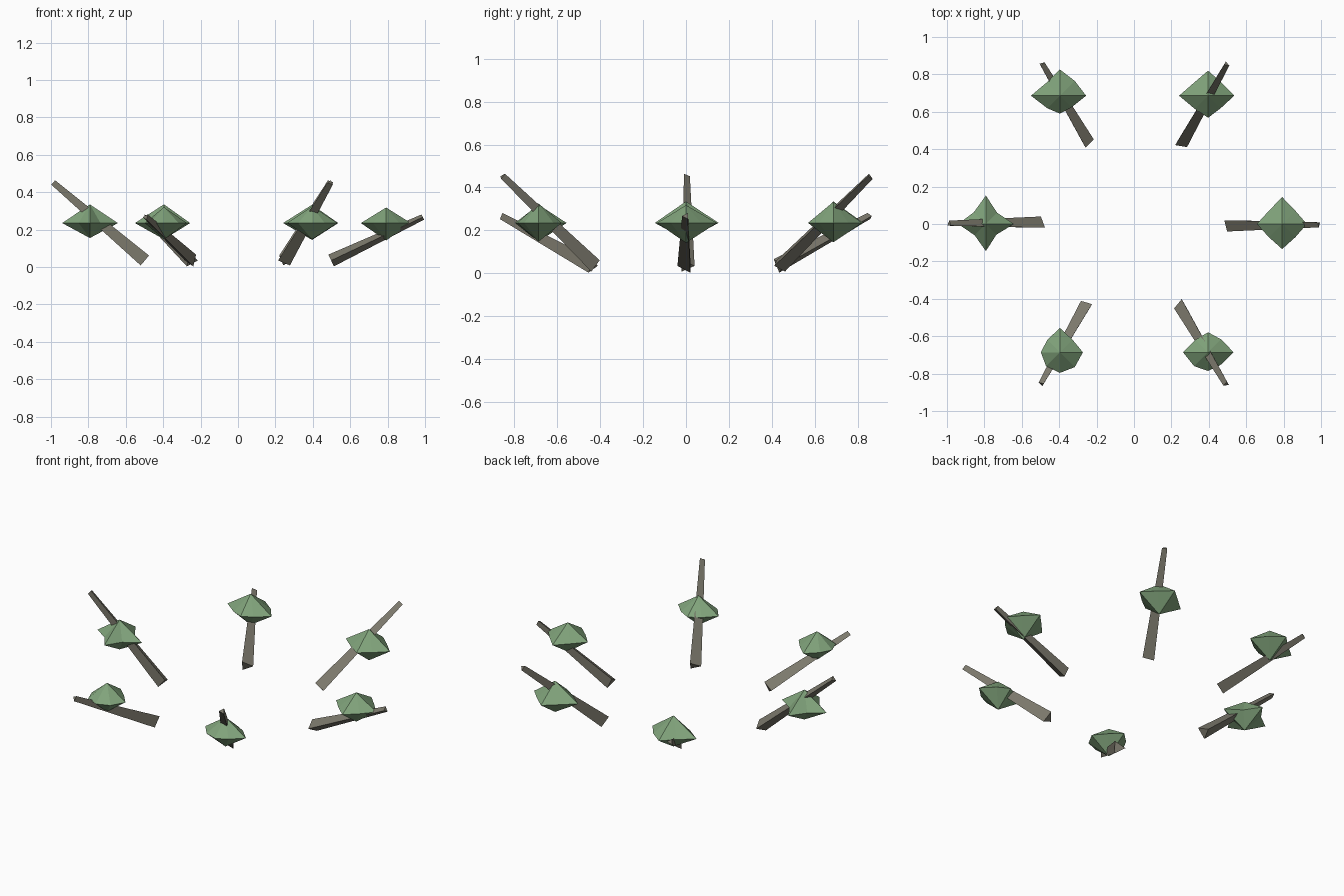
import bpy, bmesh
from math import cos, sin, radians
from mathutils import Vector

if "Cube" in bpy.data.objects:
    bpy.data.objects.remove(bpy.data.objects["Cube"])


def material(name, rgb):
    m = bpy.data.materials.new(name)
    m.diffuse_color = (*rgb, 1)
    m.use_nodes = True
    m.node_tree.nodes["Principled BSDF"].inputs["Base Color"].default_value = m.diffuse_color
    return m


bark = material("bark", (0.20, 0.19, 0.15))
green = material("leaf_green", (0.22, 0.37, 0.20))


def add_object(name, bm, mat):
    bmesh.ops.recalc_face_normals(bm, faces=bm.faces)
    me = bpy.data.meshes.new(name)
    bm.to_mesh(me)
    bm.free()
    me.materials.append(mat)
    bpy.context.collection.objects.link(bpy.data.objects.new(name, me))


# tapered three-sided branch leaning outwards
def branch(name, ang, tip_z):
    out, tan = Vector((cos(ang), sin(ang), 0)), Vector((-sin(ang), cos(ang), 0))
    base = out * 0.498 + Vector((0, 0, 0.035))
    tip = out * 0.988 + Vector((0, 0, tip_z))
    up = (tip - base).normalized().cross(tan)
    bm = bmesh.new()
    rings = []
    for centre, r in ((base, 0.04), (tip, 0.018)):
        rings.append([bm.verts.new(centre + r * (-tan * cos(a) + up * sin(a)))
                      for a in (radians(120 * k) for k in range(3))])
    lo, hi = rings
    bm.faces.new(lo)
    bm.faces.new(hi)
    for k in range(3):
        n = (k + 1) % 3
        bm.faces.new((lo[k], lo[n], hi[n], hi[k]))
    add_object(name, bm, bark)


# faceted leaf clump: irregular eight-pointed double pyramid
def clump(name, ang, radii, top, bottom):
    c = Vector((0.792 * cos(ang), 0.792 * sin(ang), 0.235))
    bm = bmesh.new()
    ring = [bm.verts.new(c + r * Vector((cos(radians(45 * k)), sin(radians(45 * k)), 0)))
            for k, r in enumerate(radii)]
    for z in (top, bottom):
        apex = bm.verts.new((c.x, c.y, z))
        for k in range(8):
            bm.faces.new((ring[k], ring[(k + 1) % 8], apex))
    add_object(name, bm, green)


# clump radii start at +x and go counter-clockwise; then top and bottom heights
clumps = [
    ((.132, .100, .144, .100, .135, .100, .134, .100), .318, .142),
    ((.140, .100, .134, .102, .155, .100, .118, .095), .333, .145),
    ((.140, .112, .140, .100, .155, .095, .096, .088), .335, .148),
    ((.150, .085, .152, .090, .148, .085, .145, .080), .335, .155),
    ((.123, .095, .130, .095, .102, .105, .110, .112), .320, .148),
    ((.137, .098, .107, .095, .134, .105, .100, .095), .325, .148),
]
for i, data in enumerate(clumps):
    angle = radians(60 * i)
    branch(f"branch_{i + 1}", angle, 0.452 if i % 2 else 0.267)
    clump(f"leaf_clump_{i + 1}", angle, *data)
